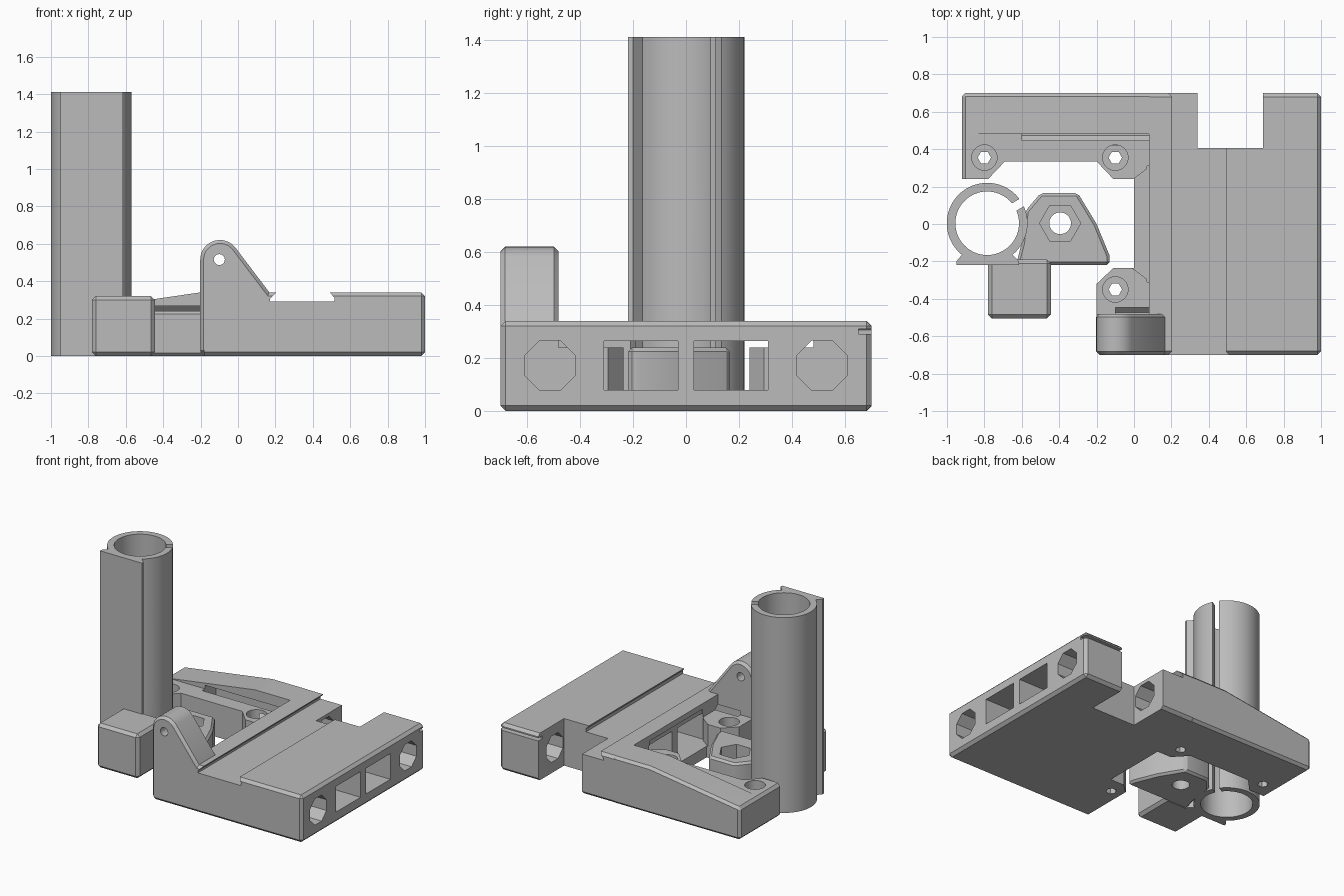
import bpy
import math
from mathutils import Matrix, Vector

if "Cube" in bpy.data.objects:
    bpy.data.objects.remove(bpy.data.objects["Cube"])

grey = bpy.data.materials.new("light grey plastic")
grey.use_nodes = True
grey.diffuse_color = (0.5, 0.5, 0.5, 1)
grey.node_tree.nodes["Principled BSDF"].inputs["Base Color"].default_value = (0.5, 0.5, 0.5, 1)

# Maps from (profile u, profile v, depth) to world axes
AXES = {
    "z": lambda u, v, d: (u, v, d),
    "y": lambda u, v, d: (u, d, v),
    "x": lambda u, v, d: (d, u, v),
}


def prism(name, outline, start, end, axis="z"):
    """Extrude a closed outline along an axis."""
    place = AXES[axis]
    n = len(outline)
    verts = [place(u, v, d) for d in (start, end) for u, v in outline]
    faces = [range(n), range(n, 2 * n)]
    faces += [(i, (i + 1) % n, n + (i + 1) % n, n + i) for i in range(n)]
    mesh = bpy.data.meshes.new(name)
    mesh.from_pydata(verts, [], [list(f) for f in faces])
    import bmesh
    bm = bmesh.new()
    bm.from_mesh(mesh)
    bmesh.ops.recalc_face_normals(bm, faces=bm.faces)
    bm.to_mesh(mesh)
    bm.free()
    mesh.materials.append(grey)
    obj = bpy.data.objects.new(name, mesh)
    bpy.context.collection.objects.link(obj)
    return obj


def box(name, x, y, z):
    return prism(name, [(x[0], y[0]), (x[1], y[0]), (x[1], y[1]), (x[0], y[1])], *z)


def ring(u, v, r, n, turn=0.0):
    return [(u + r * math.cos(turn + math.tau * i / n),
             v + r * math.sin(turn + math.tau * i / n)) for i in range(n)]


def apply(obj):
    bpy.context.view_layer.update()
    graph = bpy.context.evaluated_depsgraph_get()
    mesh = bpy.data.meshes.new_from_object(obj.evaluated_get(graph))
    obj.modifiers.clear()
    obj.data = mesh


def chamfer(obj, width):
    mod = obj.modifiers.new("chamfer", "BEVEL")
    mod.width, mod.segments, mod.limit_method = width, 1, "ANGLE"
    mod.angle_limit = math.radians(30)
    apply(obj)
    return obj


def combine(obj, others, operation):
    for other in others:
        mod = obj.modifiers.new("combine", "BOOLEAN")
        mod.operation, mod.solver, mod.object = operation, "EXACT", other
        apply(obj)
        bpy.data.objects.remove(other)


def finish(obj):
    bpy.ops.object.select_all(action="DESELECT")
    obj.select_set(True)
    bpy.context.view_layer.objects.active = obj
    bpy.ops.object.shade_smooth_by_angle(angle=math.radians(25))


# Carriage: chamfered block, tapered rear arm and rounded hinge lug
carriage = chamfer(box("carriage", (-0.2, 1), (-0.7, 0.7), (0, 0.34)), 0.02)
arm = prism("arm", [(-0.92, 0), (0.1, 0), (0.1, 0.34), (-0.2, 0.34), (-0.92, 0.235)], 0.1, 0.7, "y")
arc = [(-0.097 + 0.105 * math.cos(math.radians(a)), 0.515 + 0.105 * math.sin(math.radians(a)))
       for a in range(180, 36, -11)]
lug = prism("lug", [(-0.202, 0.01)] + arc + [(0.175, 0.33), (0.175, 0.01)], -0.7, -0.48, "y")
combine(carriage, [chamfer(arm, 0.018), chamfer(lug, 0.018)], "UNION")

# Openings in the carriage
opening = [(0, 0.24), (-0.11, 0.24), (-0.2, 0.335), (-0.69, 0.335), (-0.78, 0.24), (-1.2, 0.24),
           (-1.2, -0.32), (-0.2, -0.32), (-0.11, -0.235), (0, -0.235)]
cuts = [
    prism("opening", opening, -1, 1),
    box("pocket", (-1.2, 0.08), (-0.48, 0.48), (0.24, 0.8)),
    box("rear_notch", (0.34, 0.69), (0.405, 1), (-1, 1)),
    prism("dovetail_channel", [(0.205, 0.341), (0.17, 0.305), (0.17, 0.29), (0.515, 0.29),
                               (0.515, 0.312), (0.49, 0.341)], -1, 1, "y"),
    box("rear_groove", (0.6, 1.1), (0.65, 0.8), (0.29, 0.31)),
    prism("lug_hole", ring(-0.1, 0.515, 0.03, 12), -1, -0.4, "y"),
    prism("ledge", [(-0.01, -0.235), (0.09, -0.31), (0.09, 0.31), (-0.01, 0.235)], 0.08, 0.3),
]
for side in (-1, 1):
    y0, y1 = sorted((side * 0.03, side * 0.31))
    cuts.append(box("window", (0.07, 1.1), (y0, y1), (0.08, 0.265)))
    rod = ring(side * 0.513, 0.172, 0.102, 8, math.pi / 8)
    cuts.append(prism("rod_hole", rod, -0.1 if side < 0 else -0.6, 1.1, "x"))
for x, y in ((-0.8, 0.355), (-0.1, 0.355), (-0.1, -0.35)):
    cuts.append(prism("bolt_hole", ring(x, y, 0.036, 6), -0.1, 0.5))
    cuts.append(prism("bolt_head", ring(x, y, 0.068, 32), 0.17, 0.235))
    cuts.append(prism("bolt_head_top", ring(x, y, 0.068, 32), 0.2, 0.3))
combine(carriage, cuts, "DIFFERENCE")
finish(carriage)

# Split tube with a flat flared front plate
TX, TY, TOP = -0.785, 0.004, 1.41
tube = prism("split_tube", ring(TX, TY, 0.216, 64), 0, TOP)
plate = prism("plate", [(-0.95, -0.218), (-0.615, -0.218), (-0.615, -0.2), (-0.65, -0.165),
                        (-0.92, -0.165), (-0.95, -0.2)], 0, TOP)
block = chamfer(box("block", (-0.78, -0.445), (-0.505, -0.19), (0, 0.32)), 0.02)

# Nut holder beside the tube
holder_outline = [(-0.13, -0.218), (-0.63, -0.218), (-0.6, -0.1), (-0.58, 0.07), (-0.5, 0.165),
                  (-0.3, 0.165), (-0.2, 0), (-0.13, -0.17)]
holder = chamfer(prism("holder", holder_outline, 0, 0.24), 0.015)
combine(tube, [plate, block, holder], "UNION")
slot = box("slot", (0.1, 0.24), (-0.023, 0.023), (-1, 2))
slot.data.transform(Matrix.Translation(Vector((TX, TY, 0))) @ Matrix.Rotation(math.radians(31), 4, "Z"))
combine(tube, [
    prism("bore", ring(TX, TY, 0.17, 64), -1, 2),
    slot,
    prism("nut_pocket", ring(-0.395, 0.004, 0.11, 6), 0.12, 0.4),
    prism("screw_hole", ring(-0.395, 0.004, 0.058, 32), -1, 0.3),
], "DIFFERENCE")
finish(tube)
